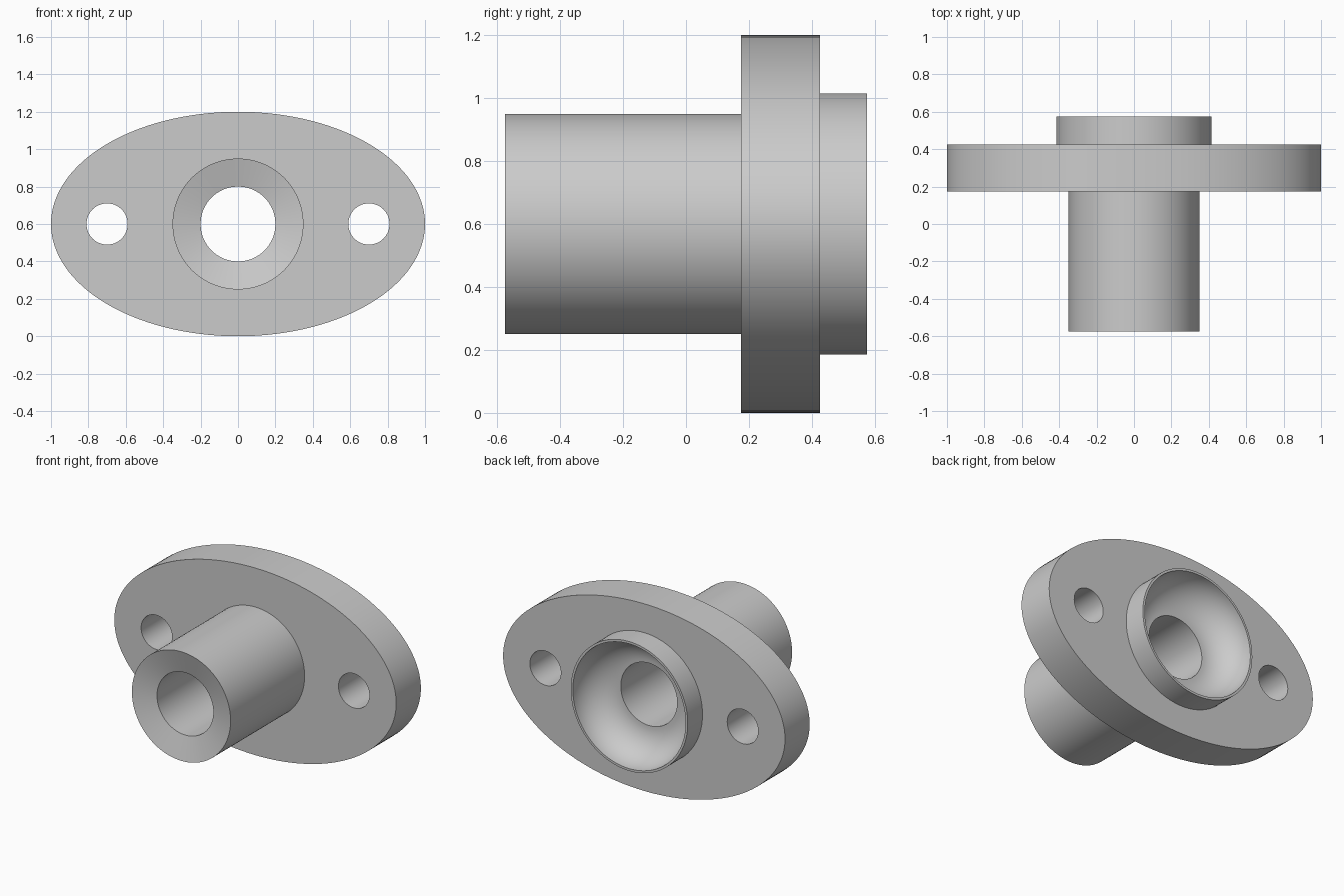
import bpy, bmesh
from math import pi, sin, cos
from mathutils import Matrix, Vector

cube = bpy.data.objects.get("Cube")
if cube:
    bpy.data.objects.remove(cube)

AXIS_Z = 0.6
BORE = 0.2
FLANGE_FRONT, FLANGE_BACK = 0.175, 0.425
NOSE_END, COLLAR_END = -0.575, 0.575

grey = bpy.data.materials.new("plain grey")
colour = (0.6, 0.6, 0.6, 1)
grey.diffuse_color = colour
grey.use_nodes = True
grey.node_tree.nodes["Principled BSDF"].inputs["Base Color"].default_value = colour


def make_object(name, bm):
    bmesh.ops.recalc_face_normals(bm, faces=bm.faces)
    mesh = bpy.data.meshes.new(name)
    bm.to_mesh(mesh)
    bm.free()
    mesh.materials.append(grey)
    obj = bpy.data.objects.new(name, mesh)
    bpy.context.collection.objects.link(obj)
    return obj


def activate(obj):
    bpy.ops.object.select_all(action="DESELECT")
    obj.select_set(True)
    bpy.context.view_layer.objects.active = obj


def cylinder(name, x, rx, rz, y0, y1, sides):
    """Round or elliptical cylinder lying along y."""
    bm = bmesh.new()
    place = (Matrix.Translation((x, (y0 + y1) / 2, AXIS_Z))
             @ Matrix.Diagonal((rx, 1, rz, 1)) @ Matrix.Rotation(pi / 2, 4, "X"))
    bmesh.ops.create_cone(bm, cap_ends=True, segments=sides, radius1=1, radius2=1,
                          depth=y1 - y0, matrix=place)
    return make_object(name, bm)


def lathe(name, profile, steps=96):
    """Turn a closed (radius, y) profile about the bore axis."""
    bm = bmesh.new()
    verts = [bm.verts.new((r, y, AXIS_Z)) for r, y in profile]
    edges = [bm.edges.new((a, b)) for a, b in zip(verts, verts[1:] + verts[:1])]
    bmesh.ops.spin(bm, geom=verts + edges, cent=Vector((0, 0, AXIS_Z)), axis=(0, 1, 0),
                   angle=2 * pi, steps=steps)
    bmesh.ops.remove_doubles(bm, verts=bm.verts, dist=0.0001)
    return make_object(name, bm)


# Oval flange, drilled for two bolts and the central sleeve
flange = cylinder("oval_flange", 0, 1, 0.6, FLANGE_FRONT, FLANGE_BACK, 128)
activate(flange)
for x, radius in ((-0.7, 0.11), (0.7, 0.11), (0, 0.34)):
    cutter = cylinder("hole_cutter", x, radius, radius, 0, 0.6, 64)
    cutter.hide_render = True
    cut = flange.modifiers.new("hole", "BOOLEAN")
    cut.operation, cut.solver, cut.object = "DIFFERENCE", "EXACT", cutter
    bpy.ops.object.modifier_apply(modifier=cut.name)
    bpy.data.objects.remove(cutter)

# Sleeve: dished nose, tube, rear collar, rounded bowl and through bore
bowl = 0.2
arc = [(BORE + bowl * cos(a), COLLAR_END - bowl * sin(a))
       for a in (i * pi / 32 for i in range(17))]
profile = [(BORE, NOSE_END + 0.04), (0.35, NOSE_END), (0.35, 0.3),
           (0.415, 0.3), (0.415, COLLAR_END)] + arc
sleeve = lathe("bored_sleeve", profile)

for obj in (flange, sleeve):
    activate(obj)
    bpy.ops.object.shade_smooth_by_angle(angle=pi / 6)
